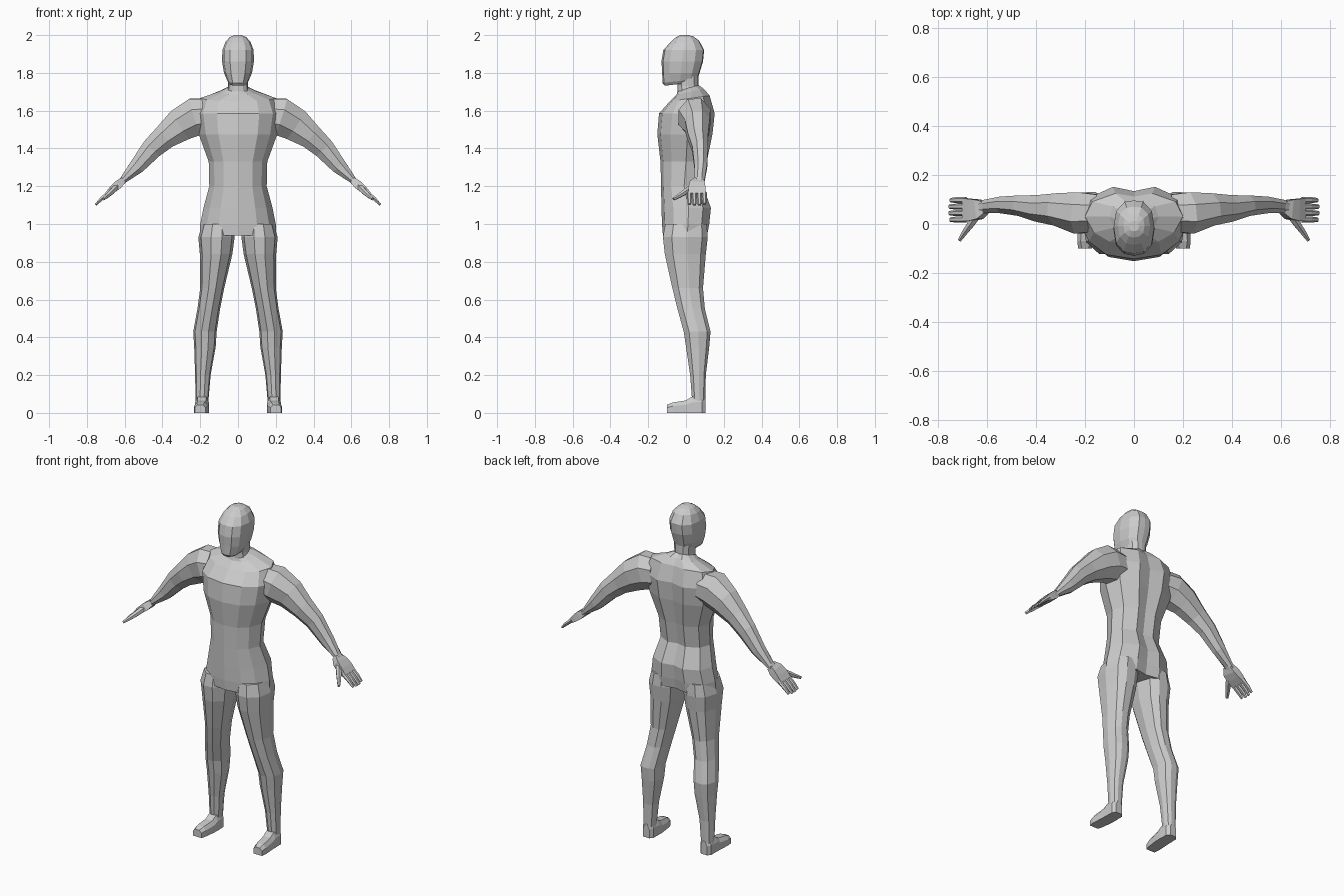
import bpy, bmesh, math
from mathutils import Vector

grey = bpy.data.materials.new("matte grey")
grey.diffuse_color = (0.6, 0.6, 0.6, 1)


def loft(name, rings, mirror=False):
    """Skin a list of equal-sized rings, cap both ends, optionally mirror in x."""
    bm = bmesh.new()
    loops = [[bm.verts.new(p) for p in r] for r in rings]
    n = len(loops[0])
    for a, b in zip(loops, loops[1:]):
        for i in range(n):
            j = (i + 1) % n
            bm.faces.new((a[i], a[j], b[j], b[i]))
    bm.faces.new(loops[0])
    bm.faces.new(loops[-1])
    bmesh.ops.recalc_face_normals(bm, faces=bm.faces)
    me = bpy.data.meshes.new(name)
    bm.to_mesh(me)
    bm.free()
    me.materials.append(grey)
    ob = bpy.data.objects.new(name, me)
    bpy.context.collection.objects.link(ob)
    if mirror:
        ob.modifiers.new("mirror", 'MIRROR').use_mirror_merge = False
    return ob


def body_ring(half, z, w, yf, yb, tilt=0):
    """Symmetric ring from half-section fractions (x of width, y front to back)."""
    right = [(x * w, yf + (yb - yf) * y, z + tilt * (y - 0.5)) for x, y in half]
    left = [(-x, y, h) for x, y, h in right[-2:0:-1]]
    return right + left


def limb_rings(path, sides=8, turn=0.5):
    """Rings square to a path of (centre, half thickness, half depth in y)."""
    pts = [Vector(p[0]) for p in path]
    rings = []
    for i, (c, t, d) in enumerate(path):
        tan = pts[min(i + 1, len(pts) - 1)] - pts[max(i - 1, 0)]
        side = Vector((0, 1, 0))
        side = (side - tan * side.dot(tan) / tan.length_squared).normalized()
        up = side.cross(tan).normalized()
        k = 1 / math.cos(math.pi / sides) if turn else 1
        rings.append([pts[i] + up * (t * k * math.cos(a)) + side * (d * k * math.sin(a))
                      for a in [(j + turn) * math.tau / sides for j in range(sides)]])
    return rings


# Torso, with a shallow groove down the spine
chest = [(0, 0), (0.5, 0.06), (0.82, 0.24), (1, 0.55), (0.85, 0.84), (0.38, 1), (0, 0.94)]
torso = [  # z, half width, front y, back y, tilt
    (0.94, 0.203, -0.122, 0.112, 0), (1.0, 0.2, -0.127, 0.123, 0),
    (1.085, 0.183, -0.13, 0.132, 0), (1.2, 0.152, -0.132, 0.09, 0),
    (1.33, 0.155, -0.135, 0.11, 0), (1.475, 0.208, -0.152, 0.14, 0),
    (1.585, 0.225, -0.143, 0.152, 0), (1.665, 0.2, -0.085, 0.125, 0.03),
    (1.7, 0.1, -0.05, 0.095, 0.03), (1.72, 0.055, -0.045, 0.068, 0.03)]
loft("torso", [body_ring(chest, *s) for s in torso])

# Neck and head
skull = [(0, 0), (0.5, 0.04), (0.88, 0.2), (1, 0.5), (0.88, 0.8), (0.45, 0.98), (0, 1)]
neck = [(1.68, 0.06, -0.045, 0.075), (1.73, 0.053, -0.045, 0.066), (1.79, 0.056, -0.05, 0.066)]
loft("neck", [body_ring(skull, *s) for s in neck])
head = [(1.742, 0.043, -0.112, 0.05, 0.02), (1.757, 0.056, -0.125, 0.062, 0.02),
        (1.8, 0.074, -0.126, 0.072, 0), (1.86, 0.084, -0.13, 0.09, 0),
        (1.92, 0.083, -0.12, 0.096, 0), (1.965, 0.066, -0.085, 0.07, 0.01),
        (1.99, 0.043, -0.055, 0.04, 0.005), (2.0, 0.02, -0.03, 0.012, 0)]
loft("head", [body_ring(skull, *s) for s in head])

# Legs: outer x, inner x, front y, back y at each height
legs = [(1.0, 0.19, 0.03, -0.11, 0.11), (0.93, 0.21, 0.018, -0.122, 0.115),
        (0.84, 0.202, 0.03, -0.112, 0.105), (0.66, 0.2, 0.073, -0.072, 0.09),
        (0.55, 0.215, 0.095, -0.045, 0.1), (0.43, 0.237, 0.113, -0.012, 0.13),
        (0.35, 0.232, 0.118, 0.0, 0.123), (0.2, 0.227, 0.145, 0.022, 0.105),
        (0.07, 0.225, 0.156, 0.032, 0.102), (0.01, 0.225, 0.156, 0.032, 0.1)]
section = [(0.3, -1), (-0.3, -1), (-0.85, -0.6), (-1, 0.1), (-0.75, 0.75),
           (-0.3, 1), (0.3, 1), (0.75, 0.75), (1, 0.1), (0.85, -0.6)]
rings = []
for z, xo, xi, yf, yb in legs:
    cx, cy, rx, ry = (xo + xi) / 2, (yf + yb) / 2, (xo - xi) / 2, (yb - yf) / 2
    rings.append([(cx + rx * u, cy + ry * v, z) for u, v in section])
loft("leg", rings, mirror=True)

# Feet, lofted from heel to toe
feet = [(0.103, 0.17, 0.212, 0.08), (0.085, 0.156, 0.226, 0.09), (0.03, 0.154, 0.227, 0.085),
        (0.0, 0.155, 0.228, 0.066), (-0.07, 0.163, 0.232, 0.055), (-0.1, 0.172, 0.228, 0.043)]
loft("foot", [[(a, y, 0), (b, y, 0), (b, y, h * 0.65), (b - 0.014, y, h),
               (a + 0.014, y, h), (a, y, h * 0.65)] for y, a, b, h in feet], mirror=True)

# Arms, from inside the shoulder to the wrist
arm = [((0.15, 0.045, 1.575), 0.088, 0.075), ((0.225, 0.045, 1.568), 0.1, 0.085),
       ((0.305, 0.06, 1.525), 0.088, 0.066), ((0.385, 0.064, 1.463), 0.066, 0.054),
       ((0.455, 0.075, 1.4), 0.056, 0.042), ((0.535, 0.078, 1.305), 0.041, 0.034),
       ((0.607, 0.072, 1.234), 0.019, 0.027), ((0.63, 0.068, 1.212), 0.018, 0.027)]
loft("arm", limb_rings(arm), mirror=True)

# Hands: palm, four fingers and a thumb
palm = [((0.61, 0.068, 1.23), 0.016, 0.026), ((0.635, 0.06, 1.208), 0.022, 0.04),
        ((0.665, 0.058, 1.182), 0.019, 0.045), ((0.695, 0.058, 1.156), 0.012, 0.046)]
loft("palm", limb_rings(palm, 4), mirror=True)
for i, reach in enumerate((0.95, 1.0, 1.0, 0.92)):
    y = 0.018 + i * 0.0265
    tip = (0.69 + 0.064 * reach, y, 1.161 - 0.06 * reach)
    mid = (0.722, y, 1.134)
    loft(f"finger_{i + 1}", limb_rings([((0.685, y, 1.165), 0.011, 0.011), (mid, 0.0095, 0.011),
                                        (tip, 0.006, 0.008)], 6), mirror=True)
thumb = [((0.64, 0.04, 1.2), 0.016, 0.018), ((0.668, -0.002, 1.172), 0.014, 0.014),
         ((0.692, -0.035, 1.15), 0.011, 0.011), ((0.713, -0.066, 1.132), 0.007, 0.007)]
loft("thumb", limb_rings(thumb, 6), mirror=True)
